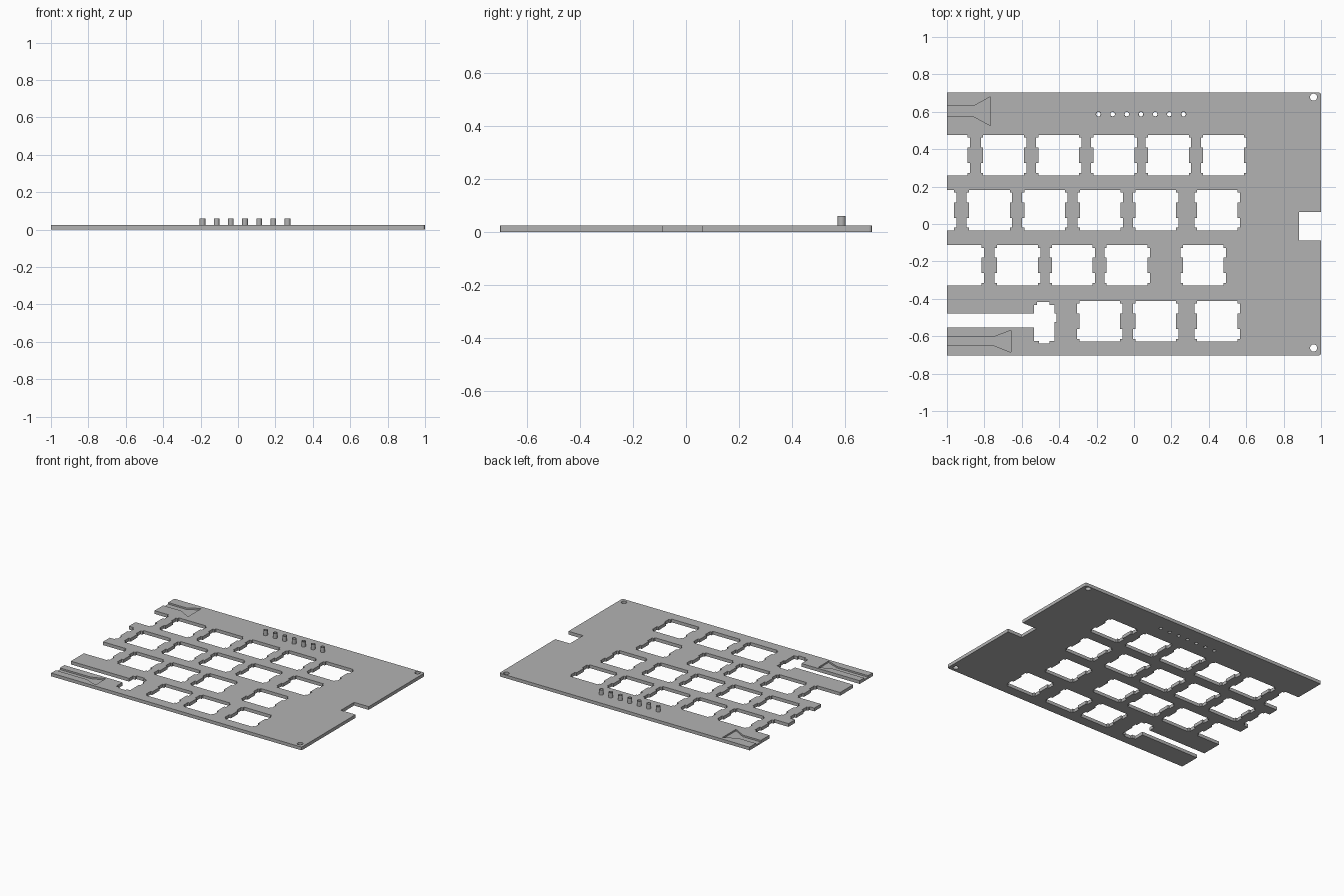
import bpy
import bmesh
from math import cos, sin, tau

cube = bpy.data.objects.get("Cube")
if cube:
    bpy.data.objects.remove(cube, do_unlink=True)

THICK = 0.0235
PEG_TOP = 0.06

grey = bpy.data.materials.new("plain grey")
grey.use_nodes = True
colour = (0.45, 0.45, 0.45, 1)
grey.diffuse_color = colour
grey.node_tree.nodes["Principled BSDF"].inputs["Base Color"].default_value = colour


def circle(x, y, r, n=24):
    return [(x + r * cos(tau * i / n), y + r * sin(tau * i / n)) for i in range(n)]


def prisms(name, outlines, z0, z1):
    """One object made of upright prisms, one for each closed outline."""
    bm = bmesh.new()
    for outline in outlines:
        face = bm.faces.new([bm.verts.new((x, y, z0)) for x, y in outline])
        top = bmesh.ops.extrude_face_region(bm, geom=[face])["geom"]
        bmesh.ops.translate(bm, vec=(0, 0, z1 - z0),
                            verts=[v for v in top if isinstance(v, bmesh.types.BMVert)])
    bmesh.ops.recalc_face_normals(bm, faces=bm.faces)
    mesh = bpy.data.meshes.new(name)
    bm.to_mesh(mesh)
    bm.free()
    mesh.materials.append(grey)
    obj = bpy.data.objects.new(name, mesh)
    bpy.context.collection.objects.link(obj)
    return obj


def cut(obj, cutter):
    mod = obj.modifiers.new("cut", "BOOLEAN")
    mod.operation = "DIFFERENCE"
    mod.solver = "EXACT"
    mod.object = cutter
    bpy.context.view_layer.objects.active = obj
    bpy.ops.object.modifier_apply(modifier=mod.name)


def key_hole(cx, cy):
    """Square opening with two shallow notches on each side."""
    a, b, lo, hi = 0.109, 0.122, 0.042, 0.094
    side = [(a, -a), (a, -hi), (b, -hi), (b, -lo), (a, -lo),
            (a, lo), (b, lo), (b, hi), (a, hi), (a, a)]
    return [(cx + s * x, cy + s * y) for s in (1, -1) for x, y in side]


def funnel(y, neck, flare, x_neck, x_end):
    """Channel from the left edge that flares at its inner end."""
    half = [(-1.1, neck), (x_neck, neck), (x_end, flare)]
    return [(x, y - h) for x, h in half] + [(x, y + h) for x, h in reversed(half)]


# Plate outline with a notch and softened corners on the +x edge
plate = prisms("plate", [[
    (-1, -0.7025), (0.99, -0.7025), (0.997, -0.699), (1, -0.692),
    (1, -0.087), (0.883, -0.087), (0.883, 0.063), (1, 0.063),
    (1, 0.692), (0.997, 0.699), (0.99, 0.7025), (-1, 0.7025)]], 0, THICK)

# Key openings, row by row
rows = {
    0.3675: (-0.998, -0.697, -0.402, -0.107, 0.184, 0.479),
    0.074: (-1.071, -0.773, -0.477, -0.181, 0.116, 0.4455),
    -0.221: (-0.925, -0.623, -0.33, -0.037, 0.37),
    -0.52: (-0.183, 0.116, 0.4455),
}
openings = [key_hole(x, y) for y, xs in rows.items() for x in xs]

# Stabiliser opening joined to a slot from the left edge
openings.append([
    (-1.1, -0.553), (-0.535, -0.553), (-0.535, -0.625), (-0.508, -0.625),
    (-0.508, -0.64), (-0.452, -0.64), (-0.452, -0.625), (-0.425, -0.625),
    (-0.425, -0.523), (-0.415, -0.523), (-0.415, -0.478), (-0.425, -0.478),
    (-0.425, -0.432), (-0.452, -0.432), (-0.452, -0.418), (-0.518, -0.418),
    (-0.518, -0.432), (-0.535, -0.432), (-0.535, -0.478), (-1.1, -0.478)])

# Screw holes and peg bores
pegs = [(-0.19 + 0.0758 * i, 0.587) for i in range(7)]
openings += [circle(0.96, y, 0.019) for y in (0.678, -0.663)]
openings += [circle(x, y, 0.012) for x, y in pegs]

# Hollow pegs
tubes = prisms("hollow_pegs", [circle(x, y, 0.015) for x, y in pegs], THICK, PEG_TOP)

# Shallow flared channels
channels = prisms("channel_cutter", [
    funnel(0.603, 0.028, 0.077, -0.857, -0.768),
    funnel(-0.627, 0.022, 0.059, -0.752, -0.658)], 0.012, 0.1)

holes = prisms("opening_cutter", openings, -0.1, 0.2)
cut(plate, holes)
cut(plate, channels)
cut(tubes, holes)
for cutter in (holes, channels):
    bpy.data.objects.remove(cutter, do_unlink=True)
